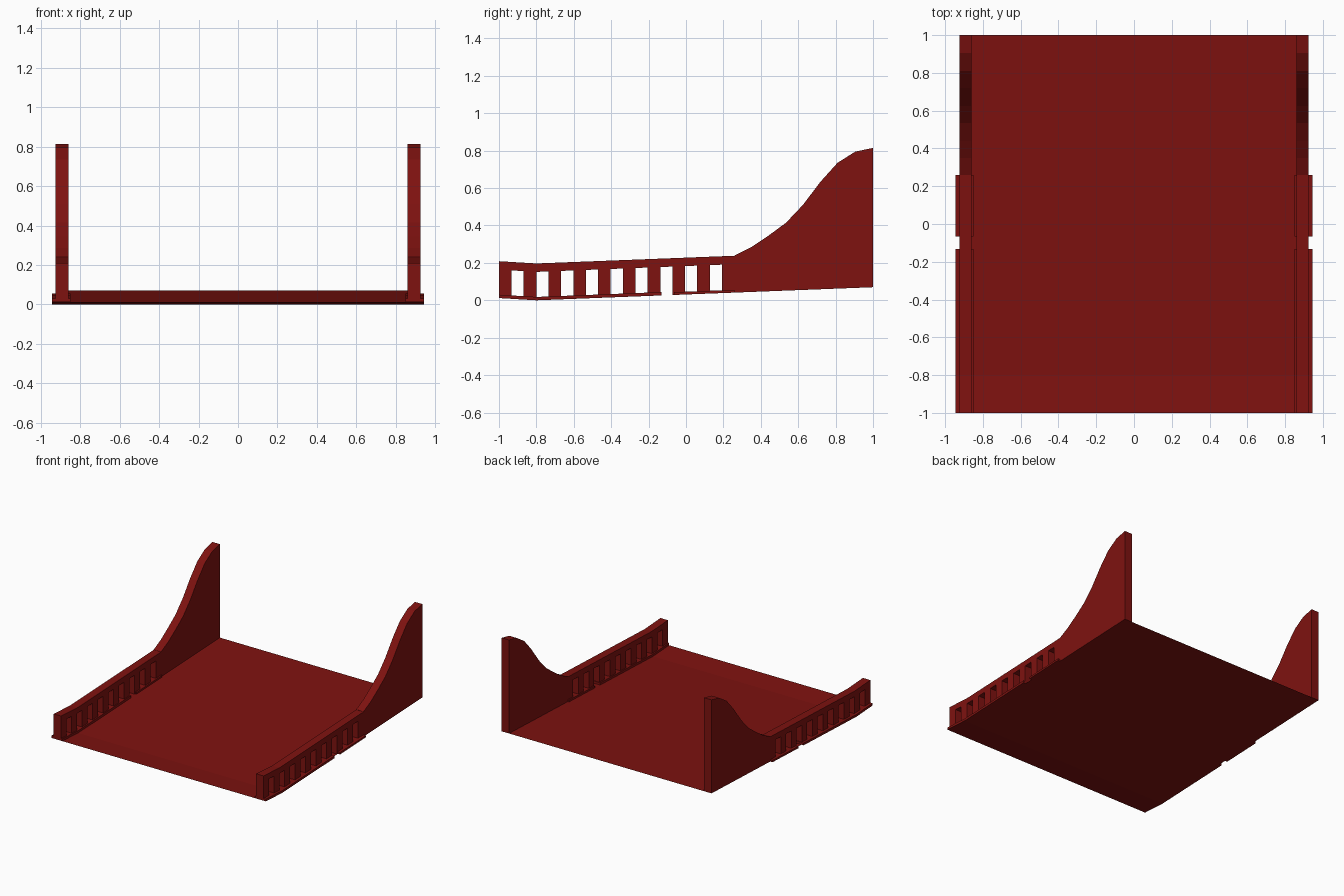
import bpy, bmesh

if "Cube" in bpy.data.objects:
    bpy.data.objects.remove(bpy.data.objects["Cube"])

red = bpy.data.materials.new("dark_red")
red.diffuse_color = (0.21, 0.006, 0.005, 1)
red.use_nodes = True
red.node_tree.nodes["Principled BSDF"].inputs["Base Color"].default_value = red.diffuse_color

BREAK = -0.8              # the deck changes slope here
X_IN, X_OUT = 0.86, 0.925  # parapet inner and outer faces


def deck_z(y):
    return 0.012 * (BREAK - y) / 0.2 if y < BREAK else 0.07 * (y - BREAK) / 1.8


def finish(name, bm, mirror=True):
    bmesh.ops.recalc_face_normals(bm, faces=bm.faces)
    mesh = bpy.data.meshes.new(name)
    bm.to_mesh(mesh)
    bm.free()
    mesh.materials.append(red)
    ob = bpy.data.objects.new(name, mesh)
    bpy.context.collection.objects.link(ob)
    if mirror:
        ob.modifiers.new("mirror", 'MIRROR').use_mirror_merge = False
    return ob


def prism(bm, profile, x0, x1):
    """Extrude a (y, z) outline from x0 to x1."""
    face = bm.faces.new([bm.verts.new((x0, y, z)) for y, z in profile])
    ext = bmesh.ops.extrude_face_region(bm, geom=[face])
    verts = [v for v in ext["geom"] if isinstance(v, bmesh.types.BMVert)]
    bmesh.ops.translate(bm, verts=verts, vec=(x1 - x0, 0, 0))


def strip(bm, y0, y1, h0, h1, x0=X_IN, x1=X_OUT):
    """Bar between two heights above the deck, following its slope."""
    ys = [y0, BREAK, y1] if y0 < BREAK < y1 else [y0, y1]
    prism(bm, [(y, deck_z(y) + h0) for y in ys]
          + [(y, deck_z(y) + h1) for y in reversed(ys)], x0, x1)


# Deck: a thin sheet with one crease
bm = bmesh.new()
rows = [[bm.verts.new((x, y, deck_z(y))) for x in (-X_OUT, X_OUT)]
        for y in (-1, BREAK, 1)]
for a, b in zip(rows, rows[1:]):
    bm.faces.new((a[0], a[1], b[1], b[0]))
finish("deck", bm, mirror=False)

# Bottom ledge, with a break at one opening
bm = bmesh.new()
strip(bm, -1, -0.132, 0, 0.018, 0.85, 0.945)
strip(bm, -0.065, 0.26, 0, 0.015, 0.85, 0.945)
finish("bottom_ledge", bm)

# Balusters
bm = bmesh.new()
for i in range(10):
    y = -1 + i * 0.1325
    strip(bm, y, y + 0.0675, 0, 0.155)
finish("balusters", bm)

# Top rail
bm = bmesh.new()
strip(bm, -1, 0.26, 0.152, 0.197)
finish("top_rail", bm)

# Tall curved wing wall at the back
curve = [(0.26, 0.24), (0.35, 0.285), (0.44, 0.345), (0.535, 0.415),
         (0.625, 0.51), (0.72, 0.635), (0.81, 0.735), (0.905, 0.795), (1, 0.815)]
bm = bmesh.new()
prism(bm, curve + [(1, deck_z(1)), (0.26, deck_z(0.26))], X_IN, X_OUT)
finish("wing_wall", bm)
